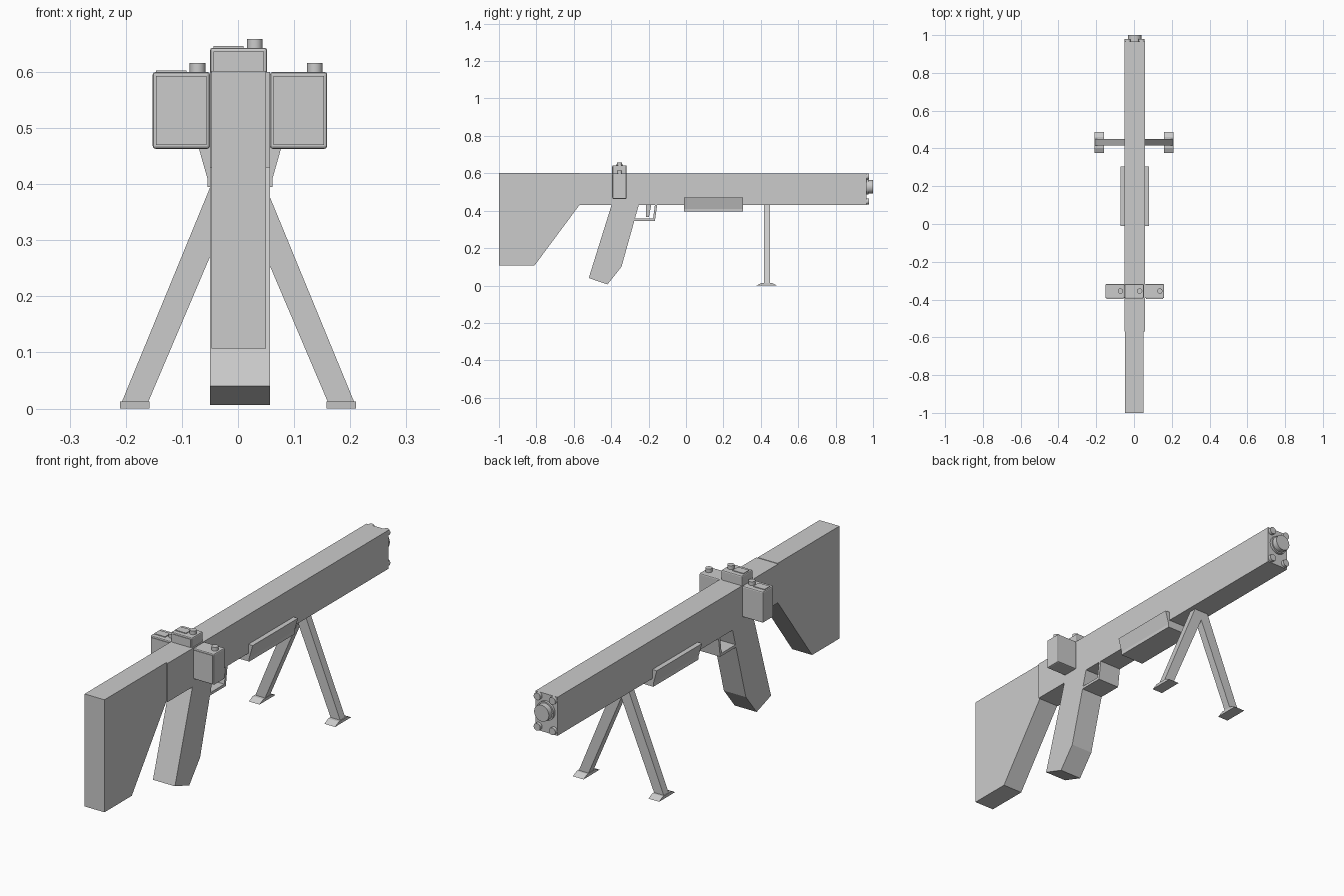
import bpy, bmesh
from mathutils import Matrix

if "Cube" in bpy.data.objects:
    bpy.data.objects.remove(bpy.data.objects["Cube"])

CX = 0.0035  # the body sits very slightly off centre


def finish(name, bm):
    bmesh.ops.recalc_face_normals(bm, faces=bm.faces[:])
    me = bpy.data.meshes.new(name)
    bm.to_mesh(me)
    bm.free()
    ob = bpy.data.objects.new(name, me)
    bpy.context.scene.collection.objects.link(ob)
    return ob


def prism(name, pts, axis, lo, hi):
    """Extrude a 2D profile along x (pts are y,z) or along y (pts are x,z)."""
    bm = bmesh.new()

    def vert(p, d):
        return bm.verts.new((d, p[0], p[1]) if axis == 'x' else (p[0], d, p[1]))
    a = [vert(p, lo) for p in pts]
    b = [vert(p, hi) for p in pts]
    bm.faces.new(a)
    bm.faces.new(b[::-1])
    n = len(pts)
    for i in range(n):
        bm.faces.new((a[i], b[i], b[(i + 1) % n], a[(i + 1) % n]))
    return finish(name, bm)


def box(name, x, y, z, bevel=0.0):
    ob = prism(name, [(x[0], z[0]), (x[1], z[0]), (x[1], z[1]), (x[0], z[1])], 'y', *y)
    if bevel:
        m = ob.modifiers.new("bevel", 'BEVEL')
        m.width = bevel
        m.segments = 2
    return ob


def cylinder(name, centre, radius, depth, axis='z', sides=24):
    bm = bmesh.new()
    rot = Matrix.Rotation(1.5707963, 4, 'X') if axis == 'y' else Matrix()
    bmesh.ops.create_cone(bm, cap_ends=True, segments=sides, radius1=radius, radius2=radius,
                          depth=depth, matrix=Matrix.Translation(centre) @ rot)
    for f in bm.faces:
        f.smooth = len(f.verts) == 4
    for e in bm.edges:
        e.smooth = all(f.smooth for f in e.link_faces)
    return finish(name, bm)


X0, X1 = -0.05, 0.057

# Receiver and stock
box("receiver", (X0, X1), (-0.57, 0.965), (0.43, 0.60))
prism("stock", [(-1, 0.107), (-0.81, 0.107), (-0.57, 0.43), (-0.57, 0.602), (-1, 0.602)],
      'x', -0.047, 0.05)

# Pistol grip, trigger and guard
prism("grip", [(-0.395, 0.44), (-0.52, 0.04), (-0.42, 0.006), (-0.345, 0.10), (-0.25, 0.44)],
      'x', X0, X1)
prism("trigger", [(-0.215, 0.44), (-0.184, 0.44), (-0.198, 0.367), (-0.215, 0.367)],
      'x', CX - 0.015, CX + 0.015)
prism("trigger_guard", [(-0.28, 0.346), (-0.166, 0.346), (-0.153, 0.44), (-0.165, 0.44),
                        (-0.176, 0.358), (-0.28, 0.358)], 'x', X0, X1)

# Flared fore grip below the barrel
half = [(0.058, 0.395), (0.058, 0.41), (0.075, 0.47)]
prism("fore_grip", [(CX + x, z) for x, z in half] + [(CX - x, z) for x, z in half[::-1]],
      'y', -0.01, 0.305)

# Muzzle: stepped centre barrel and four corner barrels
cylinder("muzzle", (CX, 0.975, 0.528), 0.036, 0.05, 'y')
cylinder("muzzle_collar", (CX, 0.968, 0.528), 0.042, 0.016, 'y')
for i, sx in enumerate((-1, 1)):
    for j, sz in enumerate((-1, 1)):
        cylinder(f"corner_barrel_{i}{j}", (CX + sx * 0.037, 0.965, 0.517 + sz * 0.067),
                 0.016, 0.028, 'y', 16)

# Three counter boxes: face frame, top plate and button
for name, x, z, plate in (("left", -0.152, 0.463, True), ("right", 0.057, 0.463, False),
                          ("top", -0.05, 0.506, True)):
    top = z + 0.137
    box(f"{name}_counter", (x, x + 0.102), (-0.393, -0.318), (z, top), 0.005)
    box(f"{name}_counter_screen", (x + 0.006, x + 0.096), (-0.396, -0.38),
        (z + 0.007, top - 0.007))
    if plate:
        box(f"{name}_counter_plate", (x + 0.006, x + 0.06), (-0.375, -0.337),
            (top - 0.005, top + 0.003))
    cylinder(f"{name}_counter_button", (x + 0.08, -0.355, top + 0.004), 0.014, 0.024)

# Bipod legs with flared feet
for name, s in (("left", -1), ("right", 1)):
    prism(f"{name}_bipod_leg", [(s * 0.033, 0.435), (s * 0.207, 0.012), (s * 0.16, 0.012),
                                (s * -0.02, 0.435)], 'y', 0.416, 0.45)
    prism(f"{name}_bipod_foot", [(0.375, 0), (0.487, 0), (0.46, 0.013), (0.402, 0.013)],
          'x', min(s * 0.21, s * 0.158), max(s * 0.21, s * 0.158))
